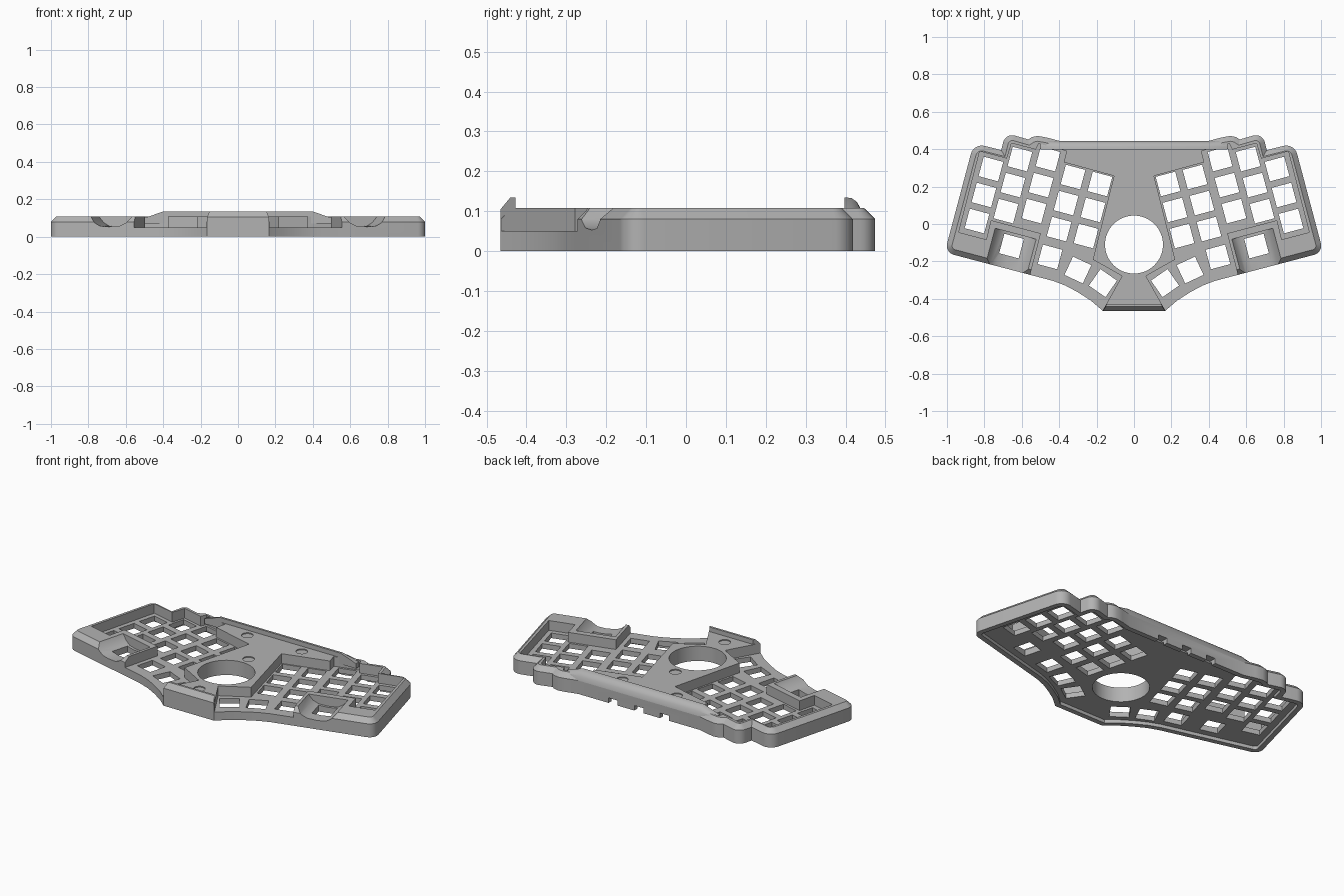
import bpy, bmesh, math
from mathutils import Vector, Matrix

if "Cube" in bpy.data.objects:
    bpy.data.objects.remove(bpy.data.objects["Cube"])

TOP, PLATE, TILT = 0.108, 0.05, math.radians(15)

grey = bpy.data.materials.new("case grey")
grey.use_nodes = True
grey.diffuse_color = (0.45, 0.45, 0.45, 1)
grey.node_tree.nodes["Principled BSDF"].inputs["Base Color"].default_value = (0.45, 0.45, 0.45, 1)


def rounded(pts):
    """Replace each (x, y, radius) corner by an arc; plain points stay."""
    out = []
    for i, p in enumerate(pts):
        if len(p) == 2:
            out.append(Vector(p))
            continue
        c = Vector(p[:2])
        a = (Vector(pts[i - 1][:2]) - c).normalized()
        b = (Vector(pts[i + 1][:2]) - c).normalized()
        half = a.angle(b) / 2
        centre = c + (a + b).normalized() * p[2] / math.sin(half)
        start = c + a * p[2] / math.tan(half) - centre
        sweep = math.pi - 2 * half
        out += [centre + Matrix.Rotation(sweep * k / 8, 2) @ start for k in range(9)]
    return out


def inset(pts, d):
    """Move a counter-clockwise loop inward with mitred corners."""
    out = []
    for i, p in enumerate(pts):
        a = (p - pts[i - 1]).normalized()
        b = (pts[(i + 1) % len(pts)] - p).normalized()
        na, nb = Vector((-a.y, a.x)), Vector((-b.y, b.x))
        out.append(p + (na + nb) * d / (1 + na.dot(nb)))
    return out


def loft(bm, rings):
    """Skin closed rings of 3D points and cap both ends."""
    vs = [[bm.verts.new(p) for p in r] for r in rings]
    n = len(vs[0])
    for lo, hi in zip(vs, vs[1:]):
        for i in range(n):
            bm.faces.new((lo[i], lo[(i + 1) % n], hi[(i + 1) % n], hi[i]))
    bm.faces.new(vs[0][::-1])
    bm.faces.new(vs[-1])


def prism(bm, pts, z0, z1):
    loft(bm, [[(p[0], p[1], z) for p in pts] for z in (z0, z1)])


def finish(name, bm):
    bmesh.ops.recalc_face_normals(bm, faces=bm.faces)
    me = bpy.data.meshes.new(name)
    bm.to_mesh(me)
    bm.free()
    me.materials.append(grey)
    ob = bpy.data.objects.new(name, me)
    bpy.context.collection.objects.link(ob)
    return ob


def cut(target, bm):
    cutter = finish("cutter", bm)
    cutter.hide_render = True
    mod = target.modifiers.new("cut", 'BOOLEAN')
    mod.operation, mod.solver, mod.object = 'DIFFERENCE', 'EXACT', cutter
    bpy.context.view_layer.objects.active = target
    bpy.ops.object.modifier_apply(modifier=mod.name)
    bpy.data.objects.remove(cutter)


def disc(x, y, r, n=48):
    return [(x + r * math.cos(math.tau * k / n), y + r * math.sin(math.tau * k / n)) for k in range(n)]


# Case body: scalloped outline with a chamfered top
half = rounded([(0.166, -0.465), (0.23, -0.41), (0.30, -0.365), (0.365, -0.33), (0.43, -0.305),
                (0.555, -0.272), (1.012, -0.152, 0.05), (0.857, 0.432, 0.06), (0.71, 0.395),
                (0.687, 0.487, 0.05), (0.565, 0.452), (0.545, 0.465), (0.515, 0.471),
                (0.47, 0.463), (0.40, 0.445)])
outline = half + [Vector((-p.x, p.y)) for p in reversed(half)]
bm = bmesh.new()
loft(bm, [[(p.x, p.y, z) for p in inset(outline, d)]
          for z, d in ((0, 0), (0.08, 0), (TOP, 0.028))])
case = finish("case_body", bm)

# Underside recess
bm = bmesh.new()
prism(bm, inset(outline, 0.03), -0.05, 0.02)
cut(case, bm)

# Sunken key areas around the raised centre
well = [(0.194, -0.51), (0.064, -0.278), (0.22, -0.19), (0.107, 0.257), (0.375, 0.33),
        (0.36, 0.39), (0.51, 0.43), (0.525, 0.398), (0.655, 0.432), (0.68, 0.35),
        (0.825, 0.388), (0.937, -0.044), (0.79, -0.083), (0.765, 0.02), (0.498, -0.05),
        (0.555, -0.27), (0.575, -0.35)]
bm = bmesh.new()
for s in (1, -1):
    prism(bm, [(s * x, y) for x, y in well], PLATE, 0.3)
cut(case, bm)

# Finger scoops in the two front blocks
scoop = [(-0.128, 0.13), (-0.12, 0.105), (-0.095, 0.075), (-0.06, 0.058), (0, 0.053),
         (0.05, 0.057), (0.08, 0.075), (0.105, 0.105), (0.115, 0.13)]
turn = Matrix.Rotation(TILT, 2)
bm = bmesh.new()
for s in (1, -1):
    rings = []
    for v in (-0.3, 0.07):
        spots = [(turn @ Vector((u, v)) + Vector((0.658, -0.118)), z) for u, z in scoop]
        rings.append([(s * p.x, p.y, z) for p, z in spots])
    loft(bm, rings)
cut(case, bm)

# Square key openings: five columns of three, plus the thumb row
step = turn @ Vector((0, -0.144))
keys = []
for top in ((0.765, 0.294), (0.61, 0.347), (0.46, 0.347), (0.326, 0.251), (0.182, 0.214)):
    keys += [(Vector(top) + step * k, TILT) for k in range(3)]
keys += [(Vector((0.655, -0.118)), TILT), (Vector((0.449, -0.176)), TILT),
         (Vector((0.30, -0.246)), math.radians(25)), (Vector((0.166, -0.316)), math.radians(35))]
bm = bmesh.new()
for s in (1, -1):
    for centre, angle in keys:
        sq = [Matrix.Rotation(angle, 2) @ Vector(c) * 0.054 + centre
              for c in ((-1, -1), (1, -1), (1, 1), (-1, 1))]
        prism(bm, [(s * p.x, p.y) for p in sq], -0.1, 0.085)
cut(case, bm)

# Ball opening, shallow screw recesses and cable notches in the back wall
bm = bmesh.new()
prism(bm, disc(0, -0.11, 0.155, 64), -0.1, 0.3)
for x, y in ((-0.18, 0.345), (0.18, 0.345), (0, 0.10), (0, -0.365)):
    prism(bm, disc(x, y, 0.032, 32), TOP - 0.006, 0.3)
for x in (-0.17, 0, 0.17):
    prism(bm, [(x - 0.03, 0.40), (x + 0.03, 0.40), (x + 0.03, 0.5), (x - 0.03, 0.5)], -0.04, 0.03)
cut(case, bm)

# Rounded ridge along the back
ridge = [(0.398, 0.07), (0.398, 0.135), (0.415, 0.133), (0.428, 0.124), (0.439, 0.105),
         (0.445, 0.08), (0.44, 0.07)]
bm = bmesh.new()
loft(bm, [[(x, y, min(z, lim)) for y, z in ridge]
          for x, lim in ((-0.5, 0.1), (-0.4, 0.135), (0.4, 0.135), (0.5, 0.1))])
back = finish("back_ridge", bm)

# Upright lip at the front of the centre
lip = [(-0.465, 0.045), (-0.465, 0.105), (-0.44, 0.135), (-0.427, 0.135), (-0.427, 0.045)]
bm = bmesh.new()
loft(bm, [[(s * (0.166 - 0.56 * (y + 0.465)), y, z) for y, z in lip] for s in (-1, 1)])
front = finish("front_lip", bm)

# Smooth the curves and keep the edges crisp
bpy.ops.object.select_all(action='DESELECT')
for ob in (case, back, front):
    ob.select_set(True)
bpy.context.view_layer.objects.active = case
bpy.ops.object.shade_smooth_by_angle(angle=math.radians(30))
